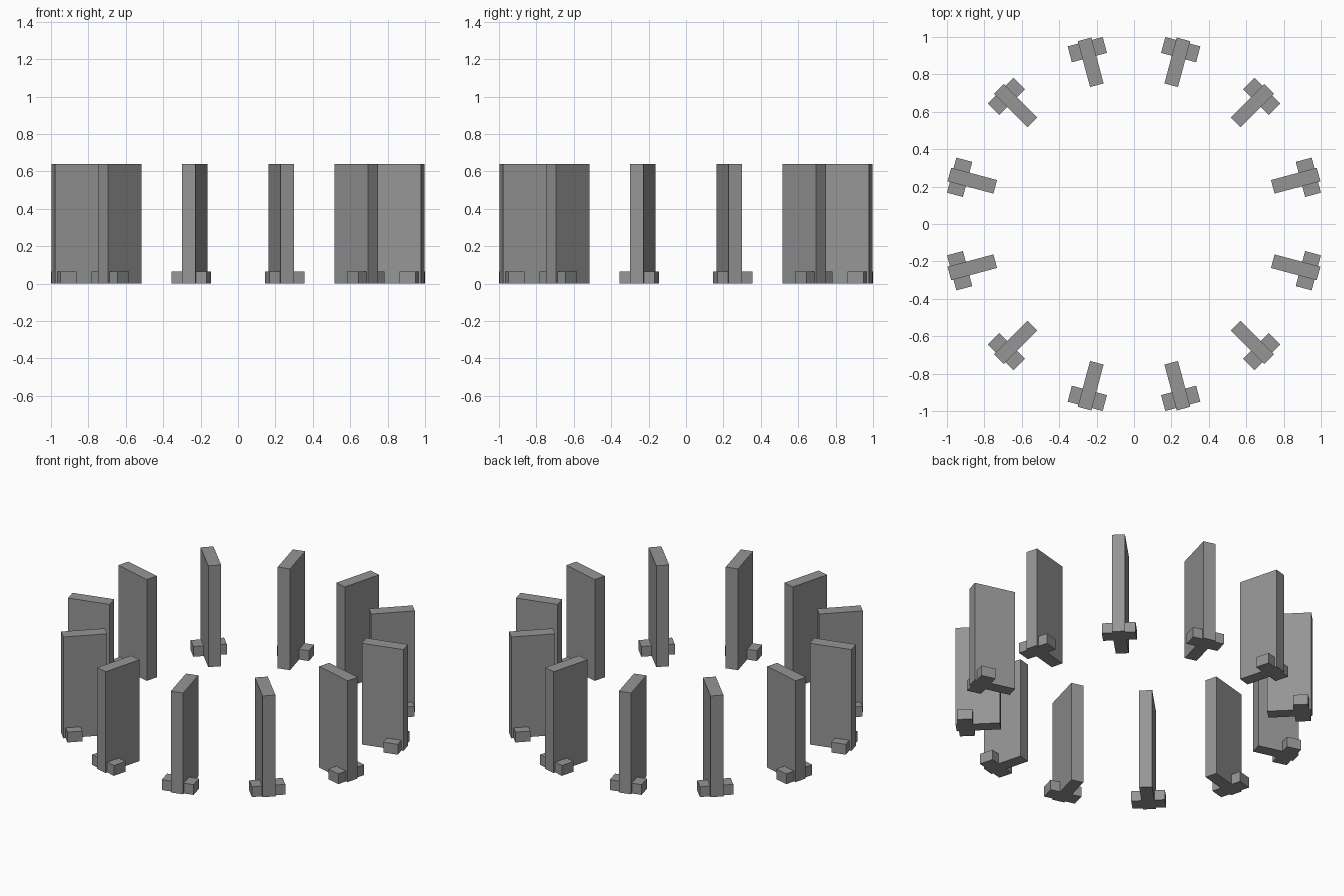
import bpy, bmesh, math
from mathutils import Matrix, Vector

if "Cube" in bpy.data.objects:
    bpy.data.objects.remove(bpy.data.objects["Cube"])

COUNT = 12
PANEL = (0.768, 1.022, -0.0375, 0.0375, 0.64)   # radial range, tangential range, height
FEET = ((0.921, 1.009, 0.0375, 0.097, 0.065),
        (0.921, 1.009, -0.097, -0.0375, 0.065))

grey = bpy.data.materials.new("grey")
grey.diffuse_color = (0.3, 0.3, 0.305, 1)
grey.use_nodes = True
grey.node_tree.nodes["Principled BSDF"].inputs["Base Color"].default_value = grey.diffuse_color


def block(name, dims, angle):
    r0, r1, s0, s1, h = dims
    bm = bmesh.new()
    size = Matrix.Diagonal((r1 - r0, s1 - s0, h, 1))
    place = Matrix.Translation(Vector(((r0 + r1) / 2, (s0 + s1) / 2, h / 2)))
    bmesh.ops.create_cube(bm, size=1, matrix=Matrix.Rotation(angle, 4, 'Z') @ place @ size)
    mesh = bpy.data.meshes.new(name)
    bm.to_mesh(mesh)
    bm.free()
    mesh.materials.append(grey)
    bpy.context.collection.objects.link(bpy.data.objects.new(name, mesh))


# Ring of radial upright panels, each with a foot on both sides
for i in range(COUNT):
    a = math.radians(15 + i * 360 / COUNT)
    block(f"panel_{i + 1}", PANEL, a)
    for side, foot in zip(("left", "right"), FEET):
        block(f"foot_{side}_{i + 1}", foot, a)
